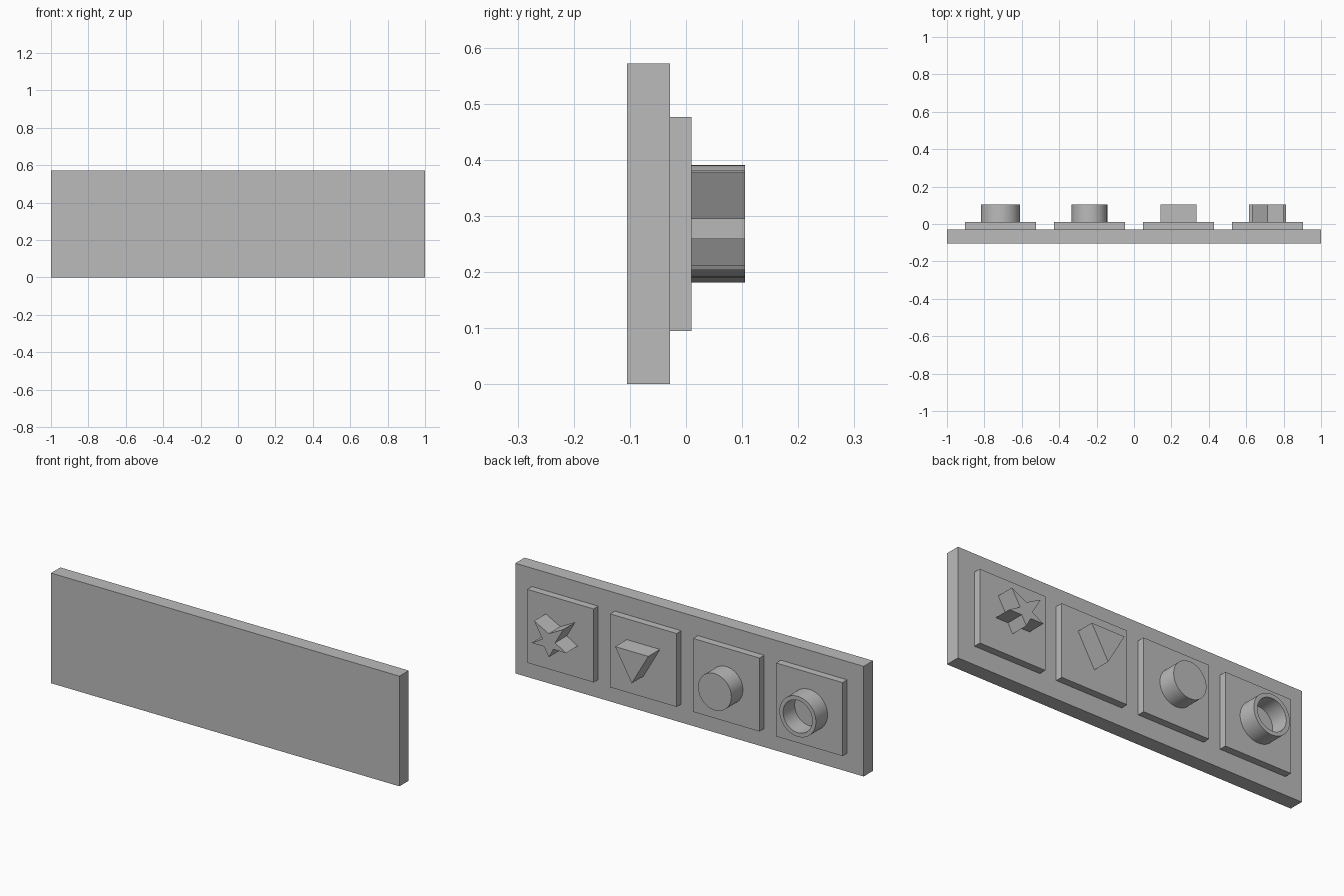
import bpy
import bmesh
from math import cos, sin, tau, radians
from mathutils import Vector

cube = bpy.data.objects.get("Cube")
if cube:
    bpy.data.objects.remove(cube)

UNIT = 2 / 10.5            # one design unit in model units
MID_Z = 1.5                # middle height of the board
BACK = -0.55               # y of the board's front face

grey = bpy.data.materials.new("plain grey")
grey.use_nodes = True
colour = (0.5, 0.5, 0.5, 1)
grey.diffuse_color = colour
grey.node_tree.nodes["Principled BSDF"].inputs["Base Color"].default_value = colour


def finish(name, bm, smooth=False):
    """Scale to model units and add the object to the scene."""
    bmesh.ops.recalc_face_normals(bm, faces=bm.faces)
    bmesh.ops.scale(bm, vec=(UNIT, UNIT, UNIT), verts=bm.verts)
    mesh = bpy.data.meshes.new(name)
    bm.to_mesh(mesh)
    bm.free()
    mesh.materials.append(grey)
    obj = bpy.data.objects.new(name, mesh)
    bpy.context.collection.objects.link(obj)
    if smooth:
        bpy.ops.object.select_all(action="DESELECT")
        obj.select_set(True)
        bpy.context.view_layer.objects.active = obj
        bpy.ops.object.shade_smooth_by_angle(angle=radians(30))
    return obj


def prism(name, outline, x, y, depth, smooth=False):
    """Extrude an x-z outline towards +y."""
    bm = bmesh.new()
    face = bm.faces.new([bm.verts.new((x + px, y, MID_Z + pz)) for px, pz in outline])
    extruded = bmesh.ops.extrude_face_region(bm, geom=[face])["geom"]
    verts = [g for g in extruded if isinstance(g, bmesh.types.BMVert)]
    bmesh.ops.translate(bm, vec=(0, depth, 0), verts=verts)
    return finish(name, bm, smooth)


def rectangle(w, h):
    return [(-w / 2, -h / 2), (w / 2, -h / 2), (w / 2, h / 2), (-w / 2, h / 2)]


def circle(radius, sides=64):
    return [(radius * cos(tau * i / sides), radius * sin(tau * i / sides)) for i in range(sides)]


def ring(name, x, y, depth, outer, inner, sides=64):
    """Spin a rectangular section about the y direction."""
    bm = bmesh.new()
    section = [bm.verts.new((x + r, y + d, MID_Z))
               for r, d in ((inner, 0), (outer, 0), (outer, depth), (inner, depth))]
    edges = [bm.edges.new((section[i], section[(i + 1) % 4])) for i in range(4)]
    bmesh.ops.spin(bm, geom=section + edges, cent=Vector((x, y, MID_Z)),
                   axis=(0, 1, 0), angle=tau, steps=sides)
    bmesh.ops.remove_doubles(bm, verts=bm.verts, dist=0.001)
    return finish(name, bm, True)


# Board
prism("board", rectangle(10.5, 3), 0, BACK, 0.4)

# Four square pads on the rear of the board
places = {"star": 3.75, "triangle": 1.25, "disc": -1.25, "ring": -3.75}
for shape, x in places.items():
    prism(shape + "_pad", rectangle(2, 2), x, BACK + 0.4, 0.2)

# Raised shapes
top = BACK + 0.6
height = 0.5

# Star, point down, mirrored from its right half
half = [(0.14, -0.14), (0.52, -0.14), (0.19, 0.05), (0.44, 0.48)]
star = [(0, -0.39)] + half + [(0, 0.25)] + [(-px, pz) for px, pz in reversed(half)]
prism("star", star, places["star"], top, height)

# Triangle, point down
prism("triangle", [(-0.5, 0.433), (0, -0.433), (0.5, 0.433)], places["triangle"], top, height)

prism("disc", circle(0.5), places["disc"], top, height, smooth=True)
ring("ring", places["ring"], top, height, 0.55, 0.44)
